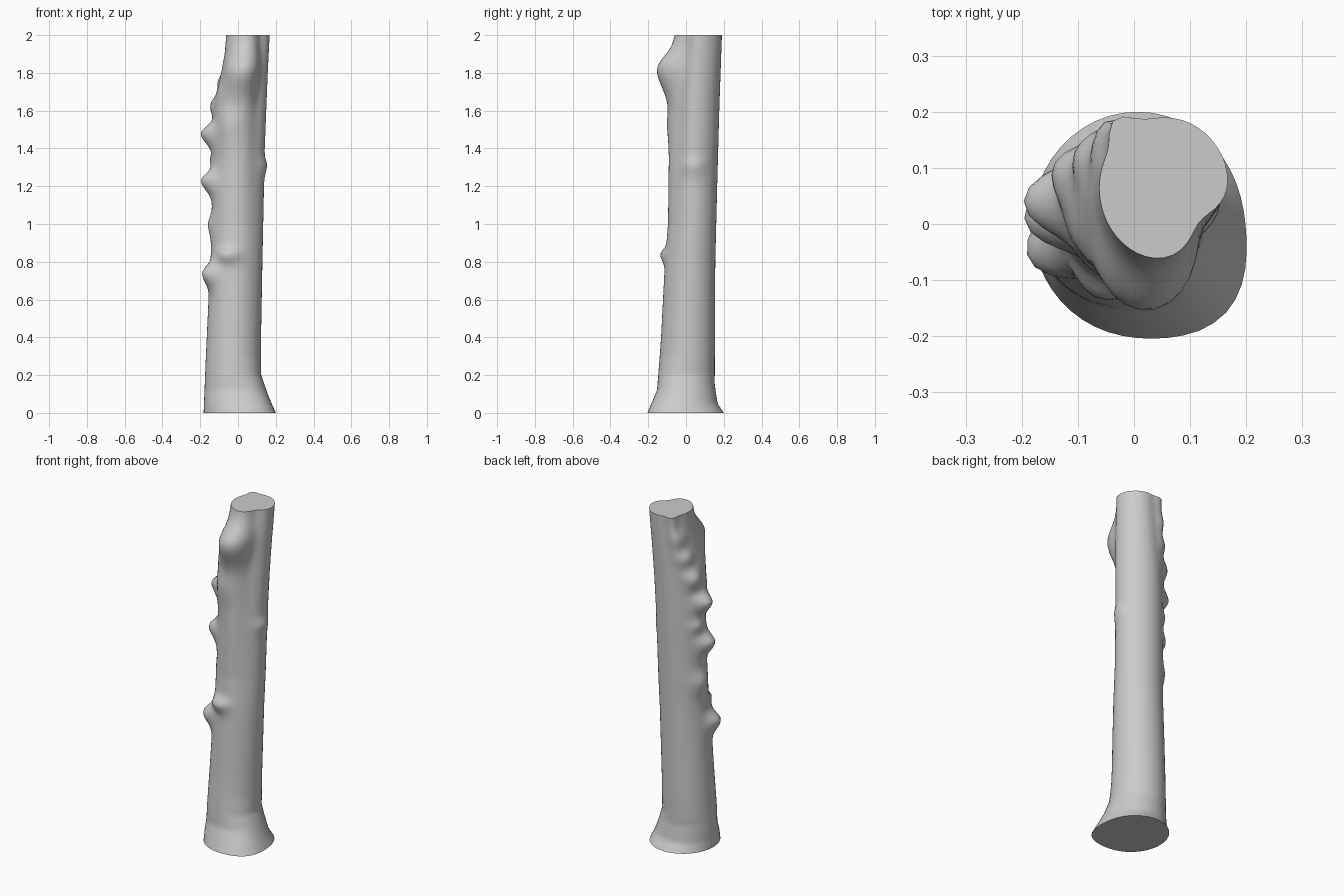
import bpy, bmesh, math

cube = bpy.data.objects.get("Cube")
if cube:
    bpy.data.objects.remove(cube)

SIDES, RINGS = 48, 130

# Trunk outline: (height, value) on each side
LEFT = [(0, -.182), (.3, -.17), (.62, -.155), (.9, -.14), (1.4, -.13), (1.6, -.12), (1.75, -.097), (1.9, -.07), (2, -.062)]
RIGHT = [(0, .195), (.08, .162), (.2, .122), (.4, .122), (.8, .13), (1.4, .144), (1.8, .16), (2, .17)]
FRONT = [(0, -.2), (.12, -.152), (.4, -.132), (.8, -.112), (1.0, -.096), (1.6, -.09), (1.8, -.078), (2, -.062)]
BACK = [(0, .2), (.05, .167), (.15, .152), (.8, .155), (1.2, .165), (1.6, .176), (2, .19)]

# Knots: height, direction in degrees, bulge, half height, half width
KNOTS = [
    (.74, 205, .058, .042, .036), (.84, 250, .034, .028, .04),
    (1.0, 172, .022, .045, .04), (1.23, 188, .064, .042, .036),
    (1.31, 0, .014, .03, .04), (1.34, 165, .02, .03, .03),
    (1.48, 180, .07, .042, .034), (1.53, 240, .018, .06, .05),
    (1.63, 160, .038, .042, .034), (1.75, 148, .028, .035, .03),
    (1.87, 140, .02, .04, .03), (1.82, 265, .08, .078, .062),
    (1.68, 215, .015, .06, .05),
]


def sample(table, z):
    for (a, u), (b, v) in zip(table, table[1:]):
        if z <= b:
            return u + (v - u) * (z - a) / (b - a)
    return table[-1][1]


def lobe(angle, middle, width):
    d = (angle - math.radians(middle) + math.pi) % math.tau - math.pi
    return math.exp(-.5 * (d / width) ** 2)


def trunk_point(z, angle):
    x0, x1, y0, y1 = (sample(t, z) for t in (LEFT, RIGHT, FRONT, BACK))
    rx, ry = (x1 - x0) / 2, (y1 - y0) / 2
    c, s = math.cos(angle), math.sin(angle)
    radius = 1 / math.hypot(c / rx, s / ry)
    # root flare low down, flattened side and a ridge higher up
    flare = max(0, 1 - z / .3)
    radius *= 1 + (.15 * flare - .28 * (z / 2) ** 2) * lobe(angle, -44, .38)
    radius *= 1 + .24 * max(0, z - 1.6) / .4 * lobe(angle, 126, .16)
    for kz, direction, bulge, high, wide in KNOTS:
        # undersides slope gently, tops turn in faster
        size = high * (1.2 if z < kz else .85)
        radius += bulge * math.exp(-.5 * ((z - kz) / size) ** 2) * lobe(angle, direction, wide / .13)
    return (x0 + x1) / 2 + radius * c, (y0 + y1) / 2 + radius * s, z


# Log: stacked rings joined into one skin with flat cut ends
bm = bmesh.new()
rings = []
for i in range(RINGS + 1):
    z = 2 * i / RINGS
    rings.append([bm.verts.new(trunk_point(z, math.tau * k / SIDES)) for k in range(SIDES)])
for low, high in zip(rings, rings[1:]):
    for k in range(SIDES):
        n = (k + 1) % SIDES
        bm.faces.new((low[k], low[n], high[n], high[k]))
bm.faces.new(rings[0][::-1])
bm.faces.new(rings[-1])
mesh = bpy.data.meshes.new("tree_trunk")
bm.to_mesh(mesh)
bm.free()
trunk = bpy.data.objects.new("tree_trunk", mesh)
bpy.context.collection.objects.link(trunk)

# Plain grey bark
bark = bpy.data.materials.new("grey_bark")
bark.use_nodes = True
colour = (.6, .6, .6, 1)
bark.diffuse_color = colour
bark.node_tree.nodes["Principled BSDF"].inputs["Base Color"].default_value = colour
mesh.materials.append(bark)

bpy.context.view_layer.objects.active = trunk
trunk.select_set(True)
bpy.ops.object.shade_smooth_by_angle(angle=math.radians(50))
